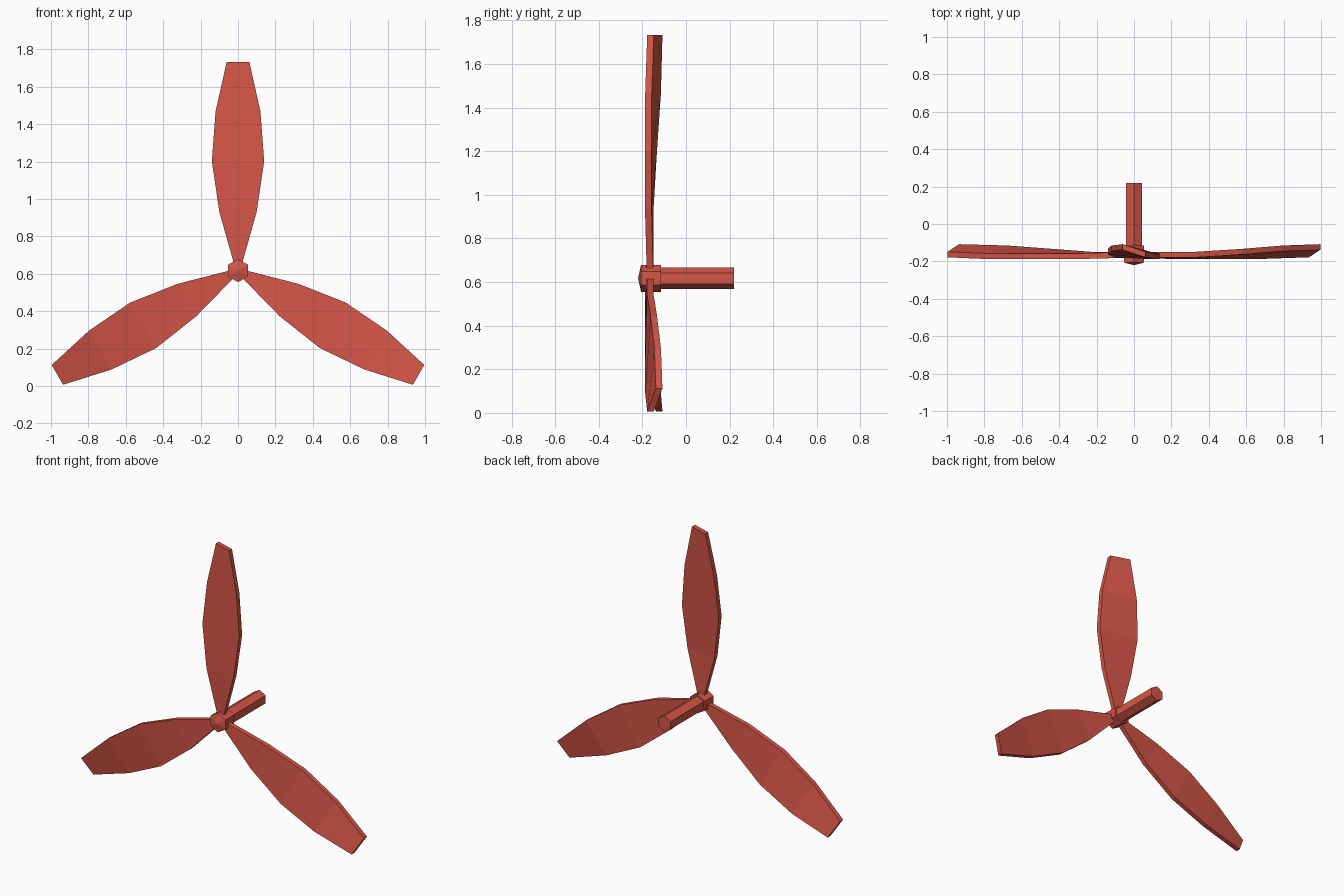
import bpy, bmesh, math
from mathutils import Matrix, Vector

if "Cube" in bpy.data.objects:
    bpy.data.objects.remove(bpy.data.objects["Cube"])

HUB_Z = 0.617

red = bpy.data.materials.new("propeller_red")
red.diffuse_color = (0.67, 0.092, 0.065, 1)
red.use_nodes = True
red.node_tree.nodes["Principled BSDF"].inputs["Base Color"].default_value = red.diffuse_color


def finish(name, bm):
    bmesh.ops.recalc_face_normals(bm, faces=bm.faces)
    mesh = bpy.data.meshes.new(name)
    bm.to_mesh(mesh)
    bm.free()
    mesh.materials.append(red)
    ob = bpy.data.objects.new(name, mesh)
    bpy.context.collection.objects.link(ob)
    return ob


def loft(name, rings, angle=0.0):
    """Skin a list of closed rings, cap the ends, turn about the hub axis."""
    bm = bmesh.new()
    loops = [[bm.verts.new(p) for p in ring] for ring in rings]
    for a, b in zip(loops, loops[1:]):
        for i in range(len(a)):
            j = (i + 1) % len(a)
            bm.faces.new((a[i], a[j], b[j], b[i]))
    bm.faces.new(loops[0])
    bm.faces.new(loops[-1])
    turn = Matrix.Translation((0, 0, HUB_Z)) @ Matrix.Rotation(angle, 4, 'Y')
    bmesh.ops.transform(bm, matrix=turn, verts=bm.verts)
    return finish(name, bm)


def hexagon(radius, y):
    return [Vector((radius * math.sin(i * math.pi / 3), y,
                    radius * math.cos(i * math.pi / 3))) for i in range(6)]


# Twisted blades: radius, half width, leading front y, trailing back y
sections = [(0.03, 0.02, -0.18, -0.15),
            (0.315, 0.10, -0.188, -0.149),
            (0.585, 0.14, -0.188, -0.133),
            (0.85, 0.12, -0.187, -0.115),
            (1.115, 0.061, -0.178, -0.108)]
T = 0.03  # blade thickness
blade_rings = [[(w, f, r), (w, f + T, r), (-w, b, r), (-w, b - T, r)]
               for r, w, f, b in sections]
for n in range(3):
    loft(f"blade_{n + 1}", blade_rings, n * math.tau / 3)

# Six-sided hub with a shallow pointed nose
hub = loft("hub", [hexagon(0.062, -0.115), hexagon(0.062, -0.206)])
bm = bmesh.new()
bm.from_mesh(hub.data)
nose = min(bm.faces, key=lambda f: f.calc_center_median().y)
tip = bmesh.ops.poke(bm, faces=[nose])["verts"][0]
tip.co.y = -0.22
bm.to_mesh(hub.data)
bm.free()

# Six-sided drive shaft
loft("shaft", [hexagon(0.05, -0.12), hexagon(0.05, 0.22)])
